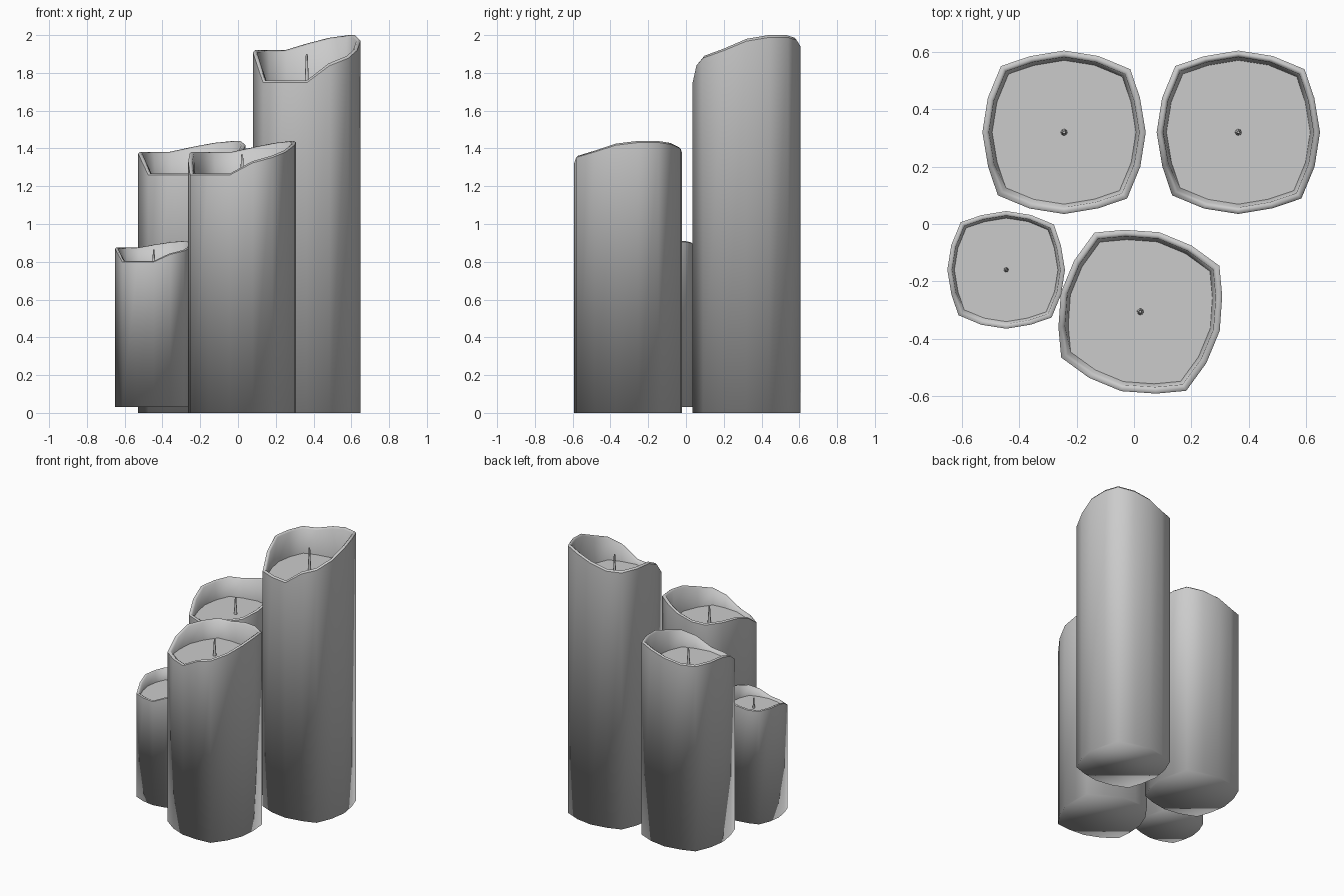
import bpy, bmesh
from math import radians

if "Cube" in bpy.data.objects:
    bpy.data.objects.remove(bpy.data.objects["Cube"])

# One quadrant of the rounded-square outline, turned four times (16 sides)
quad = [(0.285, 0.0), (0.265, 0.12), (0.231, 0.22), (0.12, 0.266)]
outline = []
for k in range(4):
    for x, y in quad:
        for _ in range(k):
            x, y = -y, x
        outline.append((x, y))

# Melted rim height at each outline point, starting at +x
rim = [1.98, 2.0, 2.0, 1.985, 1.955, 1.92, 1.92, 1.92,
       1.92, 1.86, 1.76, 1.76, 1.76, 1.85, 1.89, 1.93]
FLOOR = 1.73


def candle_mesh():
    bm = bmesh.new()

    def ring(scale, heights):
        return [bm.verts.new((x * scale, y * scale, h))
                for (x, y), h in zip(outline, heights)]

    rings = [ring(1.0, [0.0] * 16),
             ring(1.0, [h - 0.012 for h in rim]),
             ring(0.965, rim),
             ring(0.92, [h - 0.012 for h in rim]),
             ring(0.88, [FLOOR] * 16)]
    for a, b in zip(rings, rings[1:]):
        for i in range(16):
            j = (i + 1) % 16
            bm.faces.new((a[i], a[j], b[j], b[i]))
    bm.faces.new(rings[0][::-1])
    bm.faces.new(rings[-1])
    for f in bm.faces:
        f.smooth = True
    # crisp rim edge and wax pool edge
    for r in (rings[1], rings[4]):
        for i in range(16):
            bm.edges.get((r[i], r[(i + 1) % 16])).smooth = False
    me = bpy.data.meshes.new("candle_body")
    bm.to_mesh(me)
    bm.free()
    return me


def wick_mesh():
    bm = bmesh.new()
    bmesh.ops.create_cone(bm, cap_ends=True, segments=8, radius1=0.012,
                          radius2=0.005, depth=0.18)
    bmesh.ops.translate(bm, verts=bm.verts, vec=(0, 0, FLOOR + 0.08))
    for f in bm.faces:
        f.smooth = len(f.verts) == 4
    me = bpy.data.meshes.new("wick")
    bm.to_mesh(me)
    bm.free()
    return me


body, wick = candle_mesh(), wick_mesh()

# name, location, turn, width scale, height scale
candles = [("tall_candle", (0.364, 0.32, 0), 0, 1.0, 1.0),
           ("back_candle", (-0.244, 0.32, 0), 0, 1.0, 0.72),
           ("front_candle", (0.022, -0.306, 0), -13.5, 1.0, 0.72),
           ("small_candle", (-0.446, -0.16, 0.03), 0, 0.72, 0.44)]
for name, loc, turn, w, h in candles:
    for part, me in ((name, body), (name + "_wick", wick)):
        ob = bpy.data.objects.new(part, me)
        ob.location = loc
        ob.rotation_euler.z = radians(turn)
        ob.scale = (w, w, h)
        bpy.context.collection.objects.link(ob)
